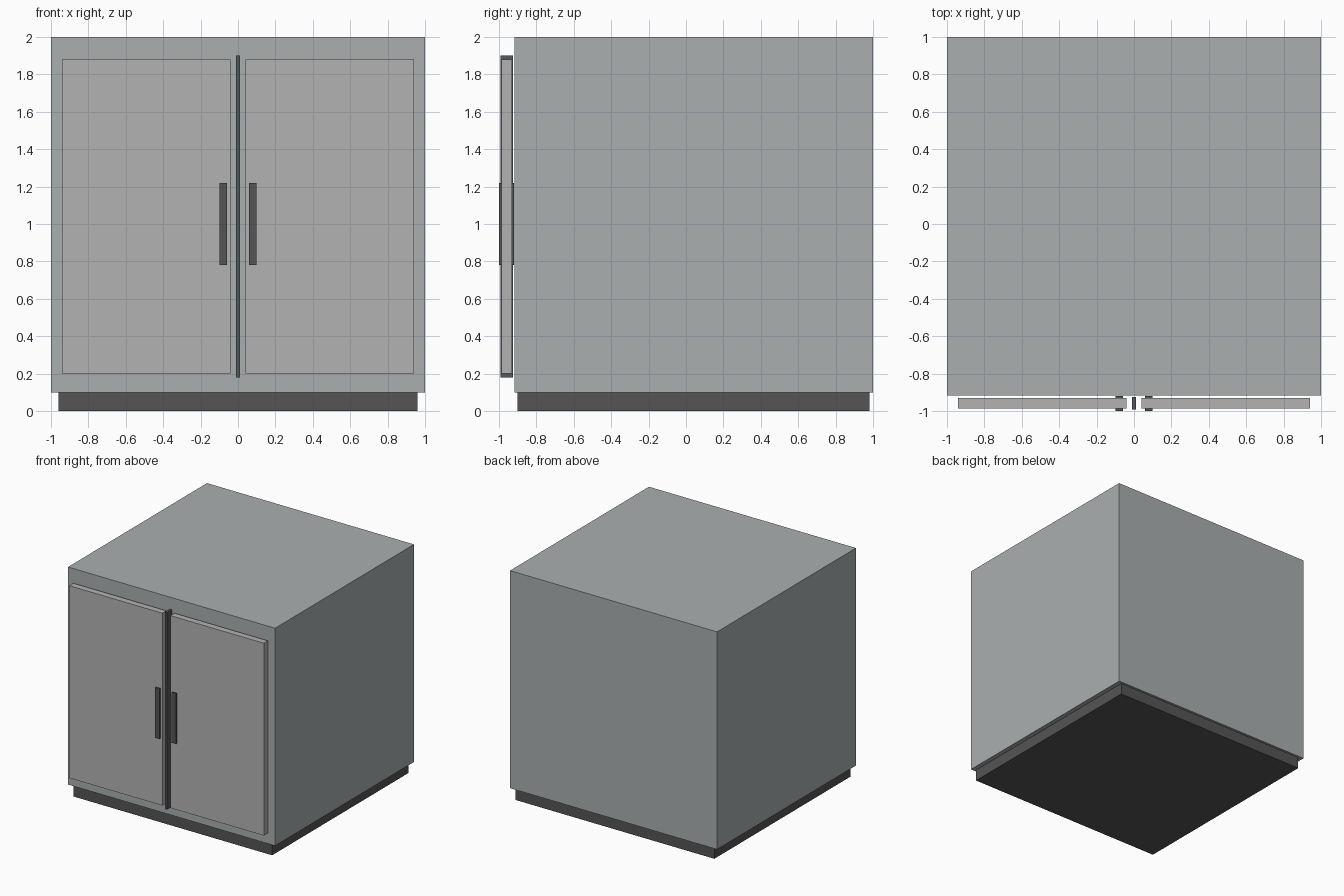
import bpy

if "Cube" in bpy.data.objects:
    bpy.data.objects.remove(bpy.data.objects["Cube"])


def material(name, rgb):
    mat = bpy.data.materials.new(name)
    mat.diffuse_color = (*rgb, 1)
    mat.use_nodes = True
    mat.node_tree.nodes["Principled BSDF"].inputs["Base Color"].default_value = mat.diffuse_color
    return mat


body_grey = material("body_grey", (0.40, 0.43, 0.43))
door_grey = material("door_grey", (0.45, 0.45, 0.45))
dark_grey = material("dark_grey", (0.09, 0.09, 0.09))
seam_grey = material("seam_grey", (0.09, 0.10, 0.11))


def box(name, x, y, z, mat):
    """Box from (min, max) ranges on each axis."""
    bpy.ops.mesh.primitive_cube_add(size=1, location=[(a + b) / 2 for a, b in (x, y, z)])
    ob = bpy.context.object
    ob.name = name
    ob.scale = [b - a for a, b in (x, y, z)]
    bpy.ops.object.transform_apply(location=False, rotation=False, scale=True)
    ob.data.materials.append(mat)
    return ob


# Recessed plinth and cabinet body
box("plinth", (-0.96, 0.96), (-0.90, 0.98), (0, 0.10), dark_grey)
box("cabinet_body", (-1, 1), (-0.917, 1), (0.10, 2), body_grey)

# Centre strip between the doors
box("centre_strip", (-0.01, 0.01), (-0.993, -0.924), (0.18, 1.90), seam_grey)

# Doors and handles, left and right
for side, s in (("left", -1), ("right", 1)):
    box(f"{side}_door", sorted((s * 0.04, s * 0.94)), (-0.987, -0.931), (0.20, 1.88), door_grey)
    box(f"{side}_handle", sorted((s * 0.06, s * 0.10)), (-1, -0.919), (0.78, 1.22), dark_grey)
